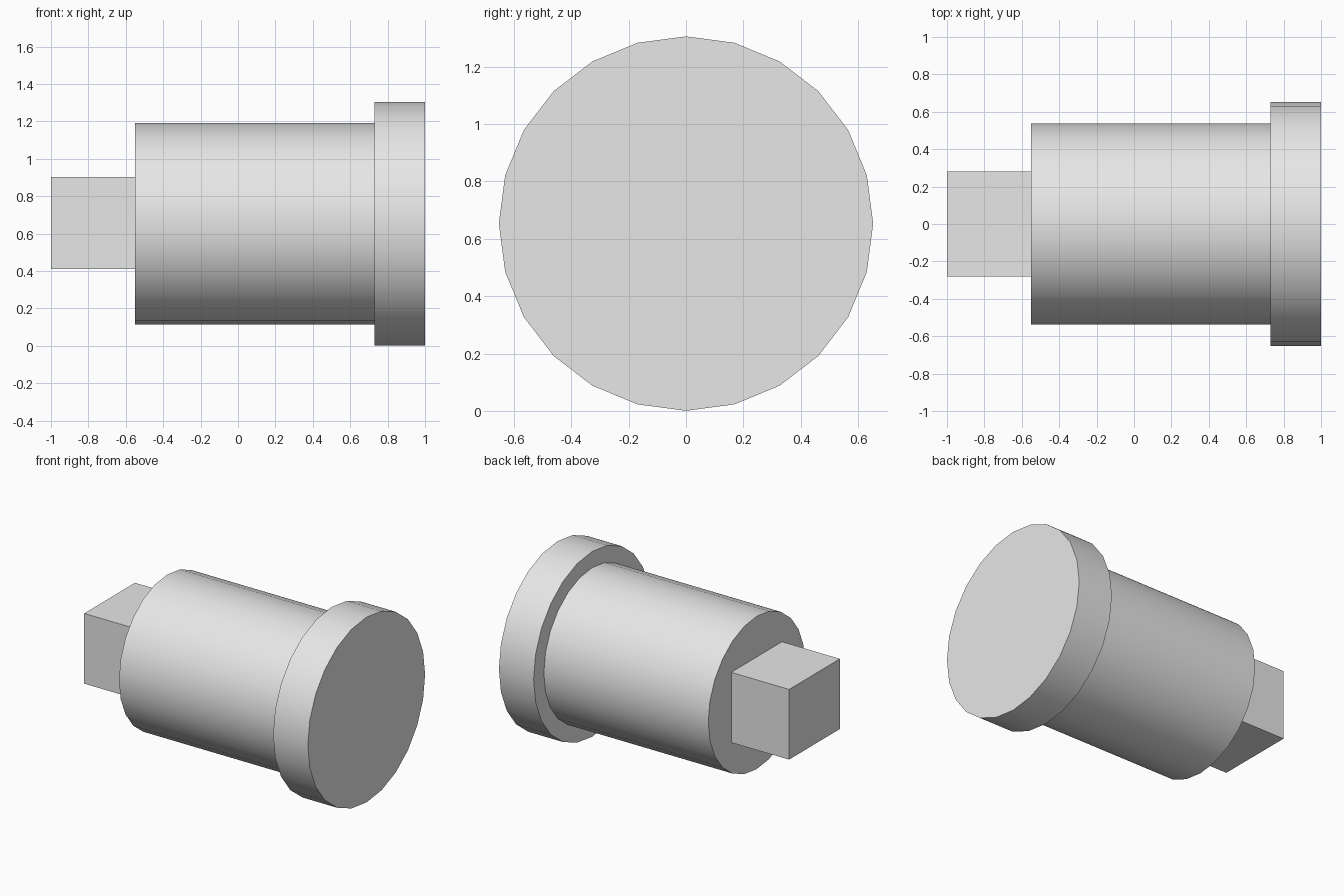
import bpy
import math

old = bpy.data.objects.get("Cube")
if old:
    bpy.data.objects.remove(old, do_unlink=True)

AXIS_Z = 0.653
SIDES = 24

grey = bpy.data.materials.new("light grey")
grey.use_nodes = True
grey.diffuse_color = (0.8, 0.8, 0.8, 1)
grey.node_tree.nodes["Principled BSDF"].inputs["Base Color"].default_value = (0.8, 0.8, 0.8, 1)


def finish(name):
    obj = bpy.context.object
    obj.name = name
    obj.data.materials.append(grey)
    return obj


def disc(name, x0, x1, radius):
    """Smooth-sided cylinder lying along x."""
    bpy.ops.mesh.primitive_cylinder_add(
        vertices=SIDES, radius=radius, depth=x1 - x0,
        location=((x0 + x1) / 2, 0, AXIS_Z), rotation=(0, math.pi / 2, 0))
    bpy.ops.object.transform_apply(location=False, rotation=True, scale=True)
    bpy.ops.object.shade_smooth_by_angle(angle=math.radians(30))
    return finish(name)


# Main barrel and end flange
disc("barrel", -0.55, 0.73, 0.538)
disc("flange", 0.73, 1.0, 0.652)

# Rectangular drive stub, set slightly into the barrel
bpy.ops.mesh.primitive_cube_add(size=1, location=(-0.77, 0, 0.657))
stub = finish("drive_stub")
stub.scale = (0.46, 0.564, 0.494)
bpy.ops.object.transform_apply(location=False, rotation=False, scale=True)
